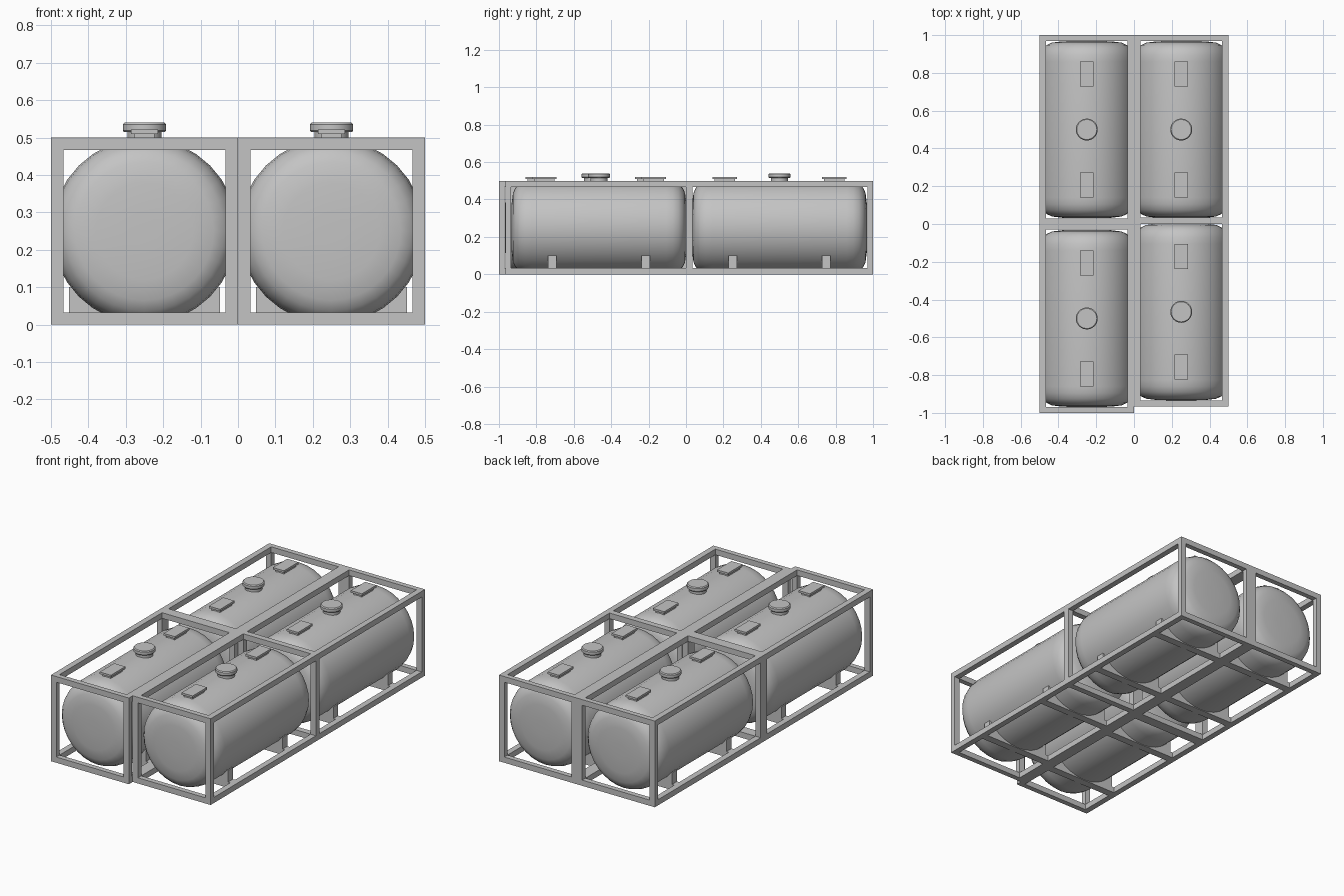
import bpy
import math

cube = bpy.data.objects.get("Cube")
if cube:
    bpy.data.objects.remove(cube, do_unlink=True)

grey = bpy.data.materials.new("light grey steel")
grey.use_nodes = True
grey.diffuse_color = (0.55, 0.55, 0.55, 1)
grey.node_tree.nodes["Principled BSDF"].inputs["Base Color"].default_value = (0.55, 0.55, 0.55, 1)

W, L, H = 0.5, 1.0, 0.5           # container size
TX, TY, TZ = 0.034, 0.03, 0.033   # beam thickness along each axis
SEG = 32


def mesh_object(name, verts, faces):
    me = bpy.data.meshes.new(name)
    me.from_pydata(verts, [], faces)
    me.materials.append(grey)
    ob = bpy.data.objects.new(name, me)
    bpy.context.collection.objects.link(ob)
    return ob


def boxes(name, specs):
    """One object from boxes given as (centre, size)."""
    verts, faces = [], []
    quads = [(0, 1, 3, 2), (4, 6, 7, 5), (0, 4, 5, 1), (2, 3, 7, 6), (0, 2, 6, 4), (1, 5, 7, 3)]
    for c, s in specs:
        b = len(verts)
        verts += [(c[0] + i * s[0] / 2, c[1] + j * s[1] / 2, c[2] + k * s[2] / 2)
                  for i in (-1, 1) for j in (-1, 1) for k in (-1, 1)]
        faces += [tuple(b + q for q in f) for f in quads]
    return mesh_object(name, verts, faces)


def lathe(name, profile, place):
    """Revolve (radius, height) rings, capped at both ends, smooth shaded."""
    verts, faces = [], []
    for r, h in profile:
        for i in range(SEG):
            a = 2 * math.pi * i / SEG
            verts.append(place(r * math.cos(a), r * math.sin(a), h))
    for k in range(len(profile) - 1):
        for i in range(SEG):
            j = (i + 1) % SEG
            faces.append((k * SEG + i, k * SEG + j, (k + 1) * SEG + j, (k + 1) * SEG + i))
    last = (len(profile) - 1) * SEG
    faces += [tuple(reversed(range(SEG))), tuple(range(last, last + SEG))]
    ob = mesh_object(name, verts, faces)
    bpy.ops.object.select_all(action='DESELECT')
    ob.select_set(True)
    bpy.context.view_layer.objects.active = ob
    bpy.ops.object.shade_smooth_by_angle(angle=math.radians(35))
    return ob


def container(tag, x, y):
    sides = (-1, 1)
    ex, ey = (W - TX) / 2, (L - TY) / 2
    levels = (TZ / 2, H - TZ / 2)

    # Outer frame
    posts = [((x + i * ex, y + j * ey, H / 2), (TX, TY, H)) for i in sides for j in sides]
    boxes("corner_posts_" + tag, posts)
    rails = [((x + i * ex, y, z), (TX, L, TZ)) for i in sides for z in levels]
    rails += [((x, y + j * ey, z), (W, TY, TZ)) for j in sides for z in levels]
    boxes("frame_rails_" + tag, rails)

    # Saddles and cross members under the tank
    supports = []
    for j in sides:
        supports.append(((x, y + j * 0.25, TZ / 2), (W - TX, 0.045, TZ)))
        supports.append(((x, y + j * 0.25, 0.05), (0.404, 0.045, 0.1)))
    boxes("tank_saddles_" + tag, supports)

    # Tank with shallow domed ends
    end = [(0.04, 0.469), (0.13, 0.467), (0.185, 0.46), (0.213, 0.447),
           (0.233, 0.425), (0.244, 0.395), (0.248, 0.36)]
    profile = [(r, -h) for r, h in end] + end[::-1]
    lathe("tank_" + tag, profile, lambda a, b, h: (x - a, y + h, H / 2 + b))

    # Round filler hatch
    lathe("hatch_" + tag,
          [(0.046, 0.48), (0.046, 0.515), (0.055, 0.515), (0.058, 0.519),
           (0.058, 0.535), (0.053, 0.54)],
          lambda a, b, h: (x + a, y + b, h))

    # Rectangular valve covers
    covers = []
    for j in sides:
        covers.append(((x, y + j * 0.293, 0.495), (0.054, 0.11, 0.03)))
        covers.append(((x, y + j * 0.293, 0.515), (0.072, 0.132, 0.012)))
    boxes("valve_covers_" + tag, covers)


# Four containers, the front left one set slightly back
container("back_right", -W / 2, L / 2)
container("back_left", W / 2, L / 2)
container("front_right", -W / 2, -L / 2)
container("front_left", W / 2, -L / 2 + 0.035)
